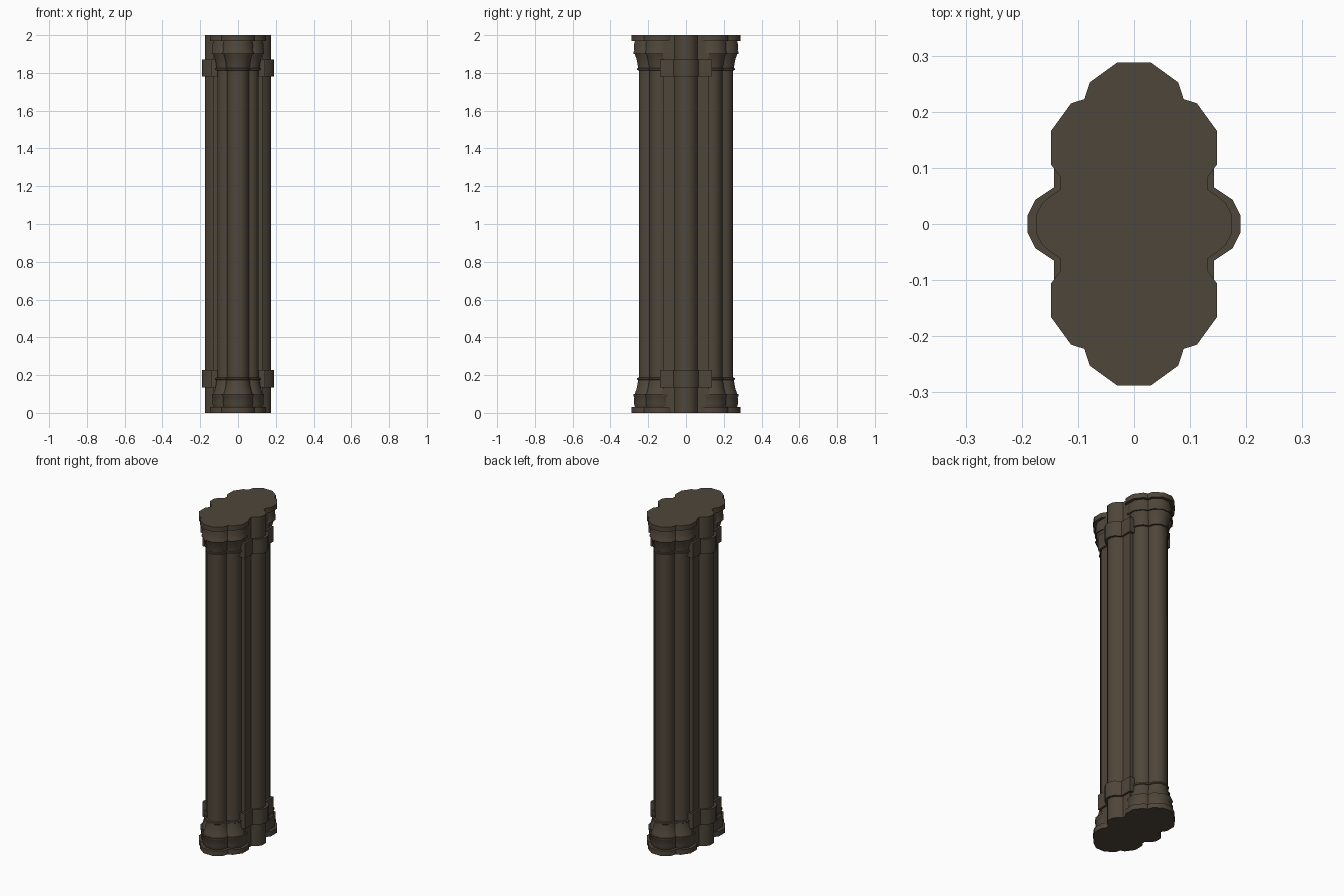
import bpy, bmesh, math

if "Cube" in bpy.data.objects:
    bpy.data.objects.remove(bpy.data.objects["Cube"])

stone = bpy.data.materials.new("dark brown stone")
stone.diffuse_color = (0.078, 0.061, 0.042, 1)
stone.use_nodes = True
stone.node_tree.nodes["Principled BSDF"].inputs["Base Color"].default_value = stone.diffuse_color


def finish(name, bm):
    bmesh.ops.recalc_face_normals(bm, faces=bm.faces)
    me = bpy.data.meshes.new(name)
    bm.to_mesh(me)
    bm.free()
    me.materials.append(stone)
    ob = bpy.data.objects.new(name, me)
    bpy.context.collection.objects.link(ob)
    bpy.ops.object.select_all(action='DESELECT')
    ob.select_set(True)
    bpy.context.view_layer.objects.active = ob
    bpy.ops.object.shade_smooth_by_angle(angle=math.radians(40))


def loft(name, loops):
    """Skin a stack of equal-length closed loops and cap the ends."""
    bm = bmesh.new()
    rings = [[bm.verts.new(p) for p in loop] for loop in loops]
    n = len(rings[0])
    for a, b in zip(rings, rings[1:]):
        for i in range(n):
            j = (i + 1) % n
            bm.faces.new((a[i], a[j], b[j], b[i]))
    bm.faces.new(rings[0][::-1])
    bm.faces.new(rings[-1])
    finish(name, bm)


def lathe(name, cx, cy, turn, profile):
    """Ten-sided turned column."""
    angles = [math.radians(turn + 36 * i) for i in range(10)]
    loft(name, [[(cx + r * math.cos(a), cy + r * math.sin(a), z) for a in angles]
                for z, r in profile])


def slab(name, quarter, z0, z1):
    """Extrude an outline mirrored from its +x +y quarter."""
    right = [(x, -y) for x, y in quarter[::-1]] + quarter
    outline = right + [(-x, -y) for x, y in right]
    loft(name, [[(x, y, z) for x, y in outline] for z in (z0, z1)])


# base mouldings (height, radius); the capital is the same turned upside down
base = [(0, .0975), (.03, .0975), (.03, .079), (.05, .085), (.083, .083),
        (.09, .088), (.10, .088), (.10, .080), (.125, .071), (.15, .065),
        (.173, .062), (.176, .067), (.185, .067), (.187, .0575)]
column = base + [(2 - z, r) for z, r in reversed(base)]

# three clustered columns on the front and on the back
for side, s in (("front", -1), ("back", 1)):
    lathe(side + "_middle_column", 0, s * .195, 0, column)
    lathe(side + "_left_column", -.055, s * .136, 18, column)
    lathe(side + "_right_column", .055, s * .136, 18, column)

# core with a rounded shaft on each side
slab("core_shaft", [(.175, .016), (.163, .038), (.147, .051), (.131, .062), (.131, .122)], 0, 2)

# bands wrapped round the core
for name, z in (("lower_band", .135), ("upper_band", 1.78)):
    slab(name, [(.19, .015), (.176, .043), (.143, .065), (.143, .137)], z, z + .092)
